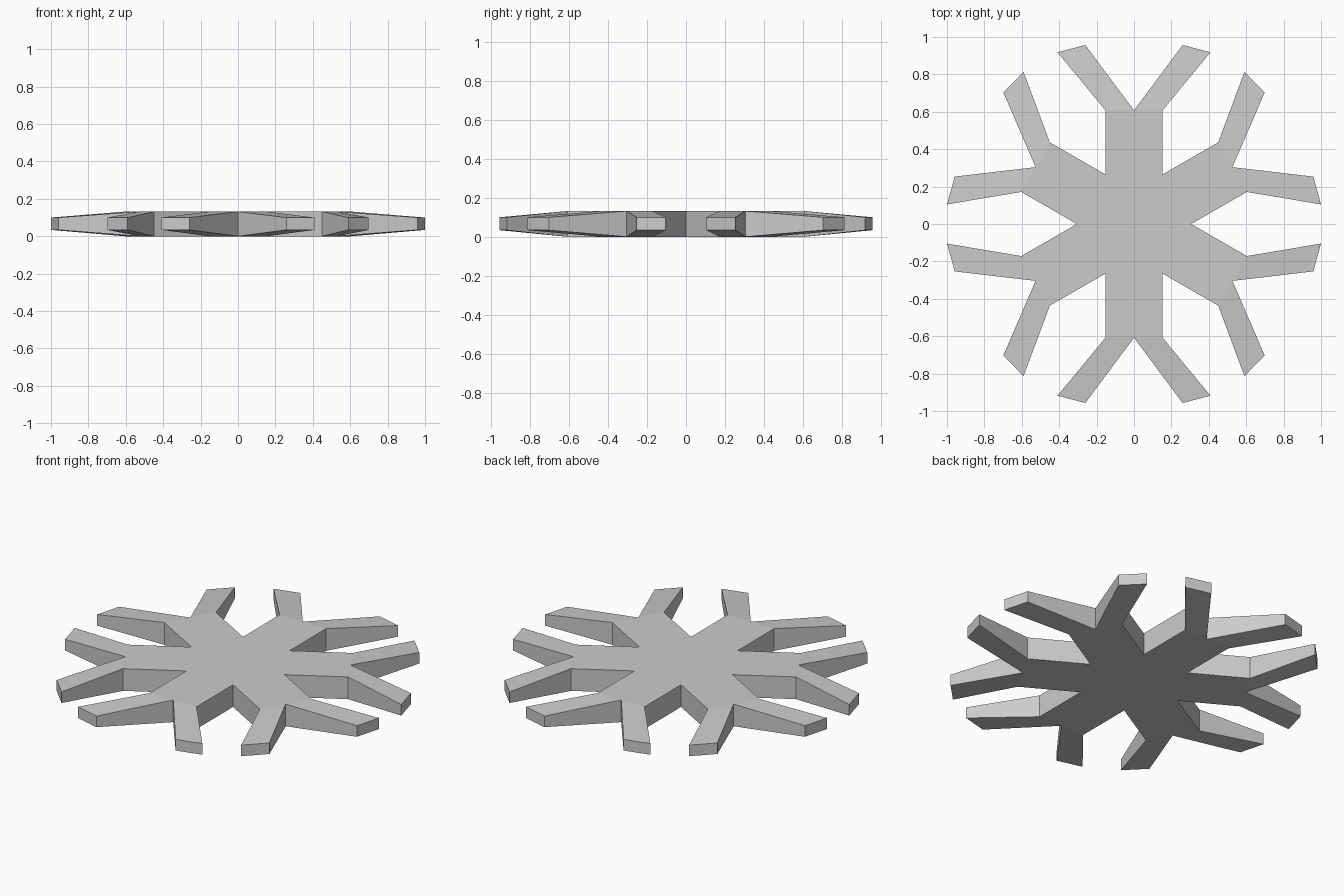
import bpy, bmesh, math
from mathutils import Matrix

if "Cube" in bpy.data.objects:
    bpy.data.objects.remove(bpy.data.objects["Cube"])

H = 0.132           # full thickness of hub and arms
LO, HI = 0.034, 0.1  # thickness range at the branch tips
W = 0.153           # half width of an arm
Y0 = W * math.sqrt(3)  # where neighbouring arms meet

# outline of one arm pointing +y: (x, y, is_tip)
half = [(W, Y0, 0), (W, 0.608, 0), (0.409, 0.918, 1), (0.26, 0.957, 1)]
outline = half + [(0, 0.608, 0)] + [(-x, y, t) for x, y, t in reversed(half)]

bm = bmesh.new()
for i in range(6):
    rot = Matrix.Rotation(i * math.pi / 3, 4, 'Z')

    def ring(base, tip):
        vs = [bm.verts.new((x, y, tip if t else base)) for x, y, t in outline]
        vs.append(bm.verts.new((0, 0, base)))
        bmesh.ops.transform(bm, matrix=rot, verts=vs)
        return vs

    top, bottom = ring(H, HI), ring(0, LO)
    # hub wedge, arm and two forked branches, above and below
    for idx in [(9, 0, 8), (0, 1, 4, 7, 8), (1, 2, 3, 4), (4, 5, 6, 7)]:
        bm.faces.new([top[k] for k in idx])
        bm.faces.new([bottom[k] for k in reversed(idx)])
    # side walls
    for k in range(8):
        bm.faces.new((bottom[k], bottom[k + 1], top[k + 1], top[k]))

# weld the six arms into one solid
bmesh.ops.remove_doubles(bm, verts=bm.verts, dist=1e-4)
bmesh.ops.recalc_face_normals(bm, faces=bm.faces)
mesh = bpy.data.meshes.new("snowflake")
bm.to_mesh(mesh)
bm.free()
bpy.context.collection.objects.link(bpy.data.objects.new("snowflake", mesh))
